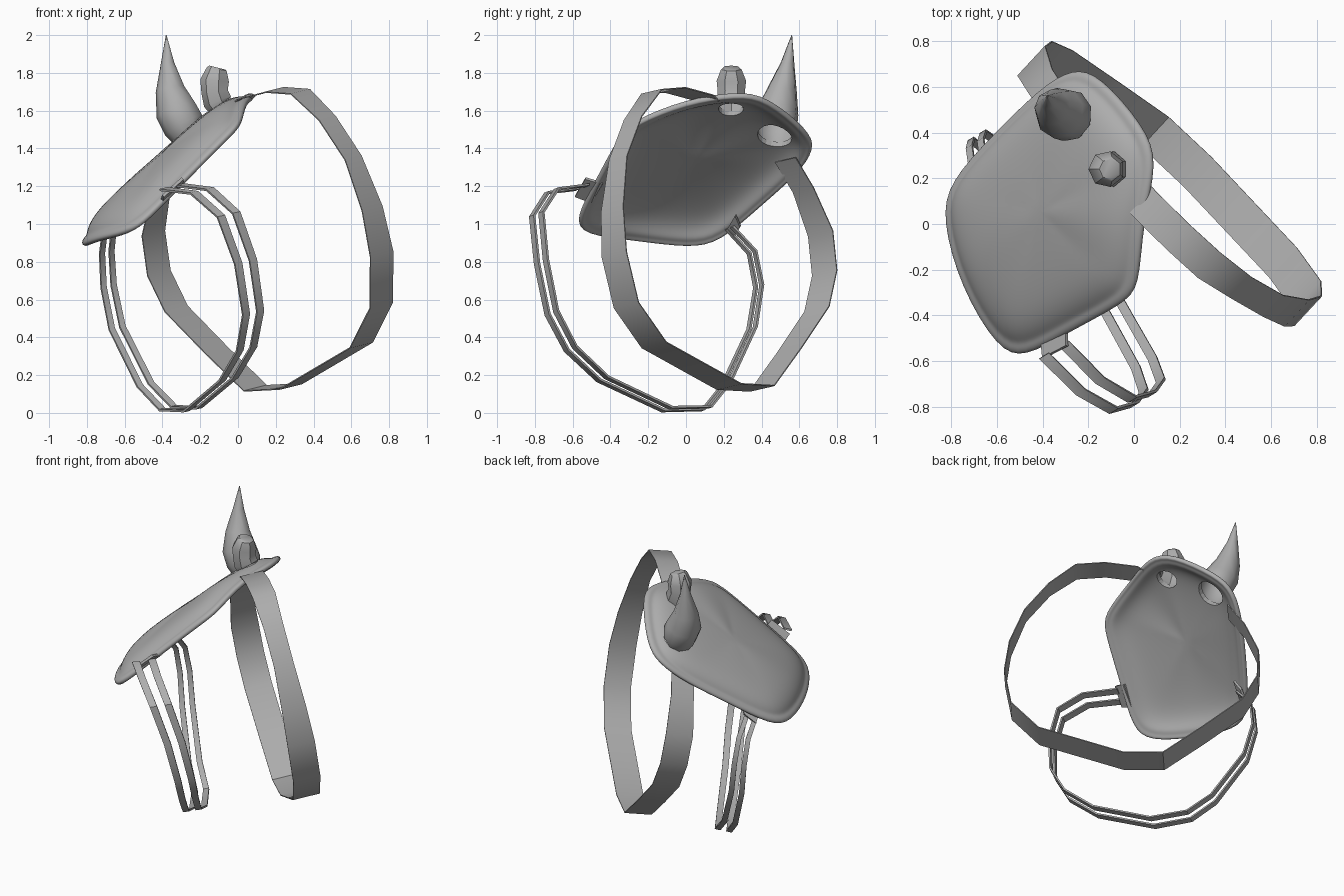
import bpy, math
from mathutils import Vector as V

if "Cube" in bpy.data.objects:
    bpy.data.objects.remove(bpy.data.objects["Cube"])

grey = bpy.data.materials.new("dark_grey")
grey.diffuse_color = (.42, .42, .42, 1)
grey.use_nodes = True
grey.node_tree.nodes["Principled BSDF"].inputs["Base Color"].default_value = grey.diffuse_color


def make(name, verts, faces, thick=0, subsurf=0, angle=40):
    me = bpy.data.meshes.new(name)
    me.from_pydata([tuple(v) for v in verts], [], faces)
    me.materials.append(grey)
    ob = bpy.data.objects.new(name, me)
    bpy.context.collection.objects.link(ob)
    bpy.ops.object.select_all(action='DESELECT')
    ob.select_set(True)
    bpy.context.view_layer.objects.active = ob
    if thick:
        m = ob.modifiers.new("thickness", 'SOLIDIFY')
        m.thickness, m.offset = thick, 0
    if subsurf:
        m = ob.modifiers.new("smooth", 'SUBSURF')
        m.levels = m.render_levels = subsurf
    for m in list(ob.modifiers):
        bpy.ops.object.modifier_apply(modifier=m.name)
    bpy.ops.object.shade_smooth_by_angle(angle=math.radians(angle))
    return ob


def ribbon(name, pts, n, widths, shifts, thick):
    """Flat band along pts, its width lying along the loop's axis n."""
    verts, faces = [], []
    for i, p in enumerate(pts):
        c = p + n * shifts[i]
        verts += [c - n * widths[i] / 2, c + n * widths[i] / 2]
        if i:
            faces.append((2*i - 2, 2*i - 1, 2*i + 1, 2*i))
    return make(name, verts, faces, thick)


up = V((-.66, .08, .75)).normalized()   # plate normal


def horn(name, path, sides, angle):
    """Hollow spike, open below, through (x, y, z, radius) rings."""
    verts, faces = [], []
    pts = [V(p[:3]) for p in path]
    for i, p in enumerate(pts):
        t = (pts[min(i + 1, len(pts) - 1)] - pts[max(i - 1, 0)]).normalized()
        if i == 0:
            t = up
        u = t.cross(V((0, 1, 0))).normalized()
        w = t.cross(u)
        for k in range(sides):
            a = 2 * math.pi * k / sides
            verts.append(p + path[i][3] * (u * math.cos(a) + w * math.sin(a)))
    for i in range(len(pts) - 1):
        for k in range(sides):
            a, b = i * sides + k, i * sides + (k + 1) % sides
            faces.append((a, a + sides, b + sides, b)[::-1])
    faces.append(tuple(range(len(verts) - sides, len(verts))))
    return make(name, verts, faces, angle=angle)


# domed shoulder plate with a rolled rim
outline = [(-.26, .67, 1.39), (-.15, .64, 1.48), (.04, .42, 1.66), (.10, .27, 1.68),
           (.03, 0, 1.64), (.02, -.27, 1.53), (-.05, -.34, 1.46), (-.30, -.47, 1.21),
           (-.47, -.57, 1.03), (-.58, -.54, .95), (-.74, -.27, .92), (-.82, .02, .88),
           (-.79, .18, .91), (-.60, .38, 1.09), (-.40, .58, 1.26)]
outline = [V(p) for p in outline]
centre = sum(outline, V()) / len(outline)
rings = [(1.02, 0), (.98, .018), (.935, .018), (.88, .05), (.75, .083), (.5, .1), (.25, .106)]
verts, faces, n = [], [], len(outline)
for r, (f, h) in enumerate(rings):
    verts += [centre + (p - centre) * f + up * h for p in outline]
    if r:
        for k in range(n):
            a, b = (r - 1) * n + k, (r - 1) * n + (k + 1) % n
            faces.append((a, b, b + n, a + n))
verts.append(centre + up * .107)
last = (len(rings) - 1) * n
faces += [(last + k, last + (k + 1) % n, len(verts) - 1) for k in range(n)]
plate = make("shoulder_plate", verts, faces, thick=.034, subsurf=2, angle=60)

# round openings in the plate below the spikes
for name, pos, r in (("large_hole", (-.262, .472, 1.485), .092), ("small_hole", (-.09, .24, 1.625), .066)):
    rot = up.to_track_quat('Z', 'Y').to_euler()
    bpy.ops.mesh.primitive_cylinder_add(vertices=20, radius=r, depth=.3, location=pos, rotation=rot)
    cutter = bpy.context.object
    cutter.name = name + "_cutter"
    cutter.hide_render = True
    cutter.hide_set(True)
    m = plate.modifiers.new(name, 'BOOLEAN')
    m.operation, m.object = 'DIFFERENCE', cutter

# curved spike and blunt stub
horn("large_spike", [(-.262, .472, 1.485, .1), (-.285, .475, 1.525, .115), (-.325, .485, 1.60, .113),
                     (-.357, .51, 1.71, .08), (-.372, .538, 1.85, .037),
                     (-.38, .56, 2.0, .002)], 9, 50)
horn("blunt_stub", [(-.09, .24, 1.625, .072), (-.105, .24, 1.65, .08), (-.12, .24, 1.70, .074),
                    (-.12, .24, 1.76, .08), (-.11, .24, 1.82, .056), (-.108, .24, 1.828, .045)], 7, 35)

# wide torso strap: (distance along loop, height) laid in a tilted plane
loop = [(-.07, 1.64), (-.03, 1.67), (.18, 1.71), (.365, 1.70), (.536, 1.56), (.69, 1.35),
        (.785, 1.08), (.815, .84), (.77, .57), (.593, .36), (.05, .14), (-.206, .13),
        (-.454, .33), (-.71, .55), (-.805, .74), (-.812, .95), (-.72, 1.18), (-.61, 1.34)]
pts = []
for s, z in loop:
    q = .38 - .17 * z
    pts.append(V((.735 * s + .68 * q, -.68 * s + .735 * q, z)))
wide = [.15] * 4 + [.13, .13, .16] + [.18] * 9 + [.15, .15]
ribbon("torso_strap", pts, V((.68, .735, .17)).normalized(), wide, [0] * len(pts), .006)

# pair of narrow arm straps
arm = [(-.35, -.55, 1.195), (-.19, -.71, 1.175), (-.05, -.79, 1.05),
       (.04, -.765, .80), (.08, -.71, .53), (.045, -.61, .34), (-.05, -.44, .18),
       (-.24, -.10, .02), (-.37, .11, .025), (-.49, .21, .15), (-.64, .35, .45),
       (-.685, .385, .67), (-.695, .35, .85), (-.68, .23, .98)]
arm = [V(p) for p in arm]
axis = V((.84, .51, .195)).normalized()
m = len(arm) - 1
for side, label in ((1, "upper"), (-1, "lower")):
    gaps = [side * (.052 - .024 * i / m) for i in range(m + 1)]
    ribbon("arm_strap_" + label, arm, axis, [.05 - .02 * i / m for i in range(m + 1)], gaps, .012)

# tabs joining the arm straps to the plate rim
slope = V((.66, .35, .6)).normalized()
ribbon("front_tab", [V((-.35, -.47, 1.165)), V((-.345, -.56, 1.195))], slope, [.16, .15], [0, 0], .016)
ribbon("back_tab", [V((-.66, .24, 1.01)), V((-.69, .27, .955))], slope, [.12, .1], [0, 0], .016)
